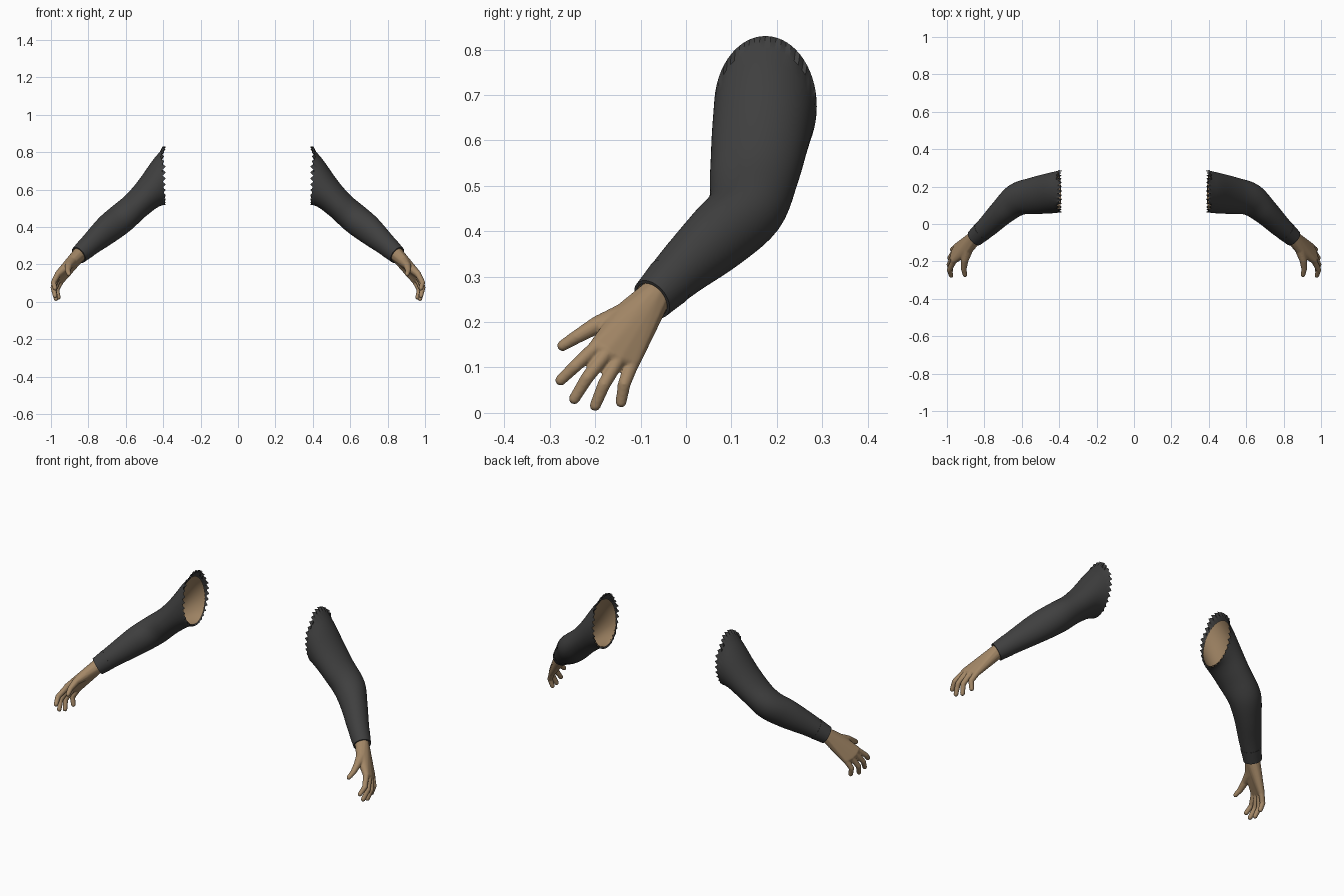
import bpy, bmesh, math
from mathutils import Vector, Matrix

cube = bpy.data.objects.get("Cube")
if cube:
    bpy.data.objects.remove(cube)


def material(name, rgb):
    m = bpy.data.materials.new(name)
    m.use_nodes = True
    m.diffuse_color = (*rgb, 1)
    m.node_tree.nodes["Principled BSDF"].inputs["Base Color"].default_value = (*rgb, 1)
    return m


CLOTH = material("charcoal cloth", (0.05, 0.05, 0.05))
SKIN = material("tan skin", (0.37, 0.245, 0.135))


def finish(name, bm, mat, remesh=False):
    bmesh.ops.recalc_face_normals(bm, faces=bm.faces)
    mesh = bpy.data.meshes.new(name)
    bm.to_mesh(mesh)
    bm.free()
    mesh.materials.append(mat)
    ob = bpy.data.objects.new(name, mesh)
    bpy.context.collection.objects.link(ob)
    if remesh:
        r = ob.modifiers.new("blend", "REMESH")
        r.mode, r.voxel_size, r.use_smooth_shade = "VOXEL", 0.0035, True
        s = ob.modifiers.new("soften", "SMOOTH")
        s.factor, s.iterations = 0.5, 5
    mir = ob.modifiers.new("other side", "MIRROR")
    mir.use_mirror_merge = False
    bpy.ops.object.select_all(action="DESELECT")
    ob.select_set(True)
    bpy.context.view_layer.objects.active = ob
    bpy.ops.object.shade_smooth_by_angle(angle=math.radians(50))
    return ob


# Arm stations from shoulder to wrist: centre, direction, half width, half height
STATIONS = [
    ((.39, .175, .675), (1, 0, 0), .113, .155),
    ((.46, .163, .60), (1, -.1, -.5), .107, .098),
    ((.54, .15, .52), (1, -.15, -.85), .098, .078),
    ((.625, .13, .445), (1, -.5, -.9), .087, .08),
    ((.70, .068, .385), (1, -.9, -.8), .071, .077),
    ((.78, -.01, .315), (1, -.9, -.8), .058, .061),
    ((.852, -.075, .25), (1, -.9, -.8), .046, .047),
]
ROWS = [Vector((*c, *Vector(d).normalized(), w, h)) for c, d, w, h in STATIONS]


def station(t):
    """Smoothly interpolated station at t from 0 to 1."""
    f = t * (len(ROWS) - 1)
    i = min(int(f), len(ROWS) - 2)
    u = f - i
    a, b = ROWS[i], ROWS[i + 1]
    p = ROWS[i - 1] if i else 2 * a - b
    n = ROWS[i + 2] if i + 2 < len(ROWS) else 2 * b - a
    return .5 * (2 * a + (b - p) * u + (2 * p - 5 * a + 4 * b - n) * u * u
                 + (3 * a - p - 3 * b + n) * u ** 3)


def ring(t, scale, segs):
    s = station(t)
    centre, d = Vector(s[:3]), Vector(s[3:6]).normalized()
    side = Vector((0, 0, 1)).cross(d).normalized()
    up = d.cross(side)
    pts = []
    for k in range(segs):
        a = 2 * math.pi * k / segs
        pts.append(centre + scale * (side * s[6] * math.sin(a) + up * s[7] * math.cos(a)))
    return pts


def loft(rings):
    bm = bmesh.new()
    loops = [[bm.verts.new(p) for p in r] for r in rings]
    for a, b in zip(loops, loops[1:]):
        for k in range(len(a)):
            j = (k + 1) % len(a)
            bm.faces.new((a[k], a[j], b[j], b[k]))
    return bm


# Sleeve with a torn, toothed shoulder edge
SEGS = 60
rings = [ring(i / 30, 1, SEGS) for i in range(29)]
for k, p in enumerate(rings[0]):
    p.x += .014 if k % 2 else -.004
    from_top = min(k, SEGS - k)
    if 6 <= from_top <= 10:
        p.x += .008
finish("sleeve", loft(rings), CLOTH)

# Cuff with a turned-in hem
cuff = [ring(t, s, SEGS) for t, s in
        ((.9, .98), (.9, 1.025), (.93, 1.025), (.965, 1.025), (1, 1.03), (1, .88), (.96, .86))]
finish("cuff", loft(cuff), CLOTH)

# Bare arm inside the sleeve
finish("inner_arm", loft([ring(.035 + .965 * i / 24, .93 - .06 * i / 24, 40) for i in range(25)]), SKIN)


# Hand: palm hull and tapered fingers blended together
def ball(bm, p, r):
    return bmesh.ops.create_icosphere(bm, subdivisions=2, radius=r,
                                      matrix=Matrix.Translation(p))["verts"]


def hull(bm, balls):
    part = bmesh.new()
    for p, r in balls:
        ball(part, p, r)
    res = bmesh.ops.convex_hull(part, input=part.verts[:])
    junk = {v for v in res["geom_interior"] if isinstance(v, bmesh.types.BMVert)}
    bmesh.ops.delete(part, geom=list(junk), context="VERTS")
    tmp = bpy.data.meshes.new("part")
    part.to_mesh(tmp)
    part.free()
    bm.from_mesh(tmp)
    bpy.data.meshes.remove(tmp)


WRIST = (.85, -.073, .252)
FINGERS = {
    "index": ((.962, -.195, .148), (.987, -.245, .102), (.978, -.276, .072)),
    "middle": ((.966, -.172, .135), (.988, -.218, .077), (.978, -.246, .031)),
    "ring": ((.960, -.146, .122), (.984, -.181, .062), (.973, -.200, .016)),
    "little": ((.946, -.118, .112), (.970, -.136, .064), (.960, -.143, .024)),
}
THUMB = ((.89, -.135, .213), (.905, -.195, .194), (.91, -.24, .168), (.904, -.272, .148))

bm = bmesh.new()
knuckles = [f[0] for f in FINGERS.values()]
heel = (.893, -.092, .188)
for a, b in zip(knuckles, knuckles[1:]):
    hull(bm, [(WRIST, .039), (heel, .026), (a, .0175), (b, .0175)])
hull(bm, [(WRIST, .039), (THUMB[0], .03), (knuckles[0], .018), (heel, .024)])
for f in FINGERS.values():
    for i, (a, b) in enumerate(zip(f, f[1:])):
        hull(bm, [(a, .0165 - .002 * i), (b, .0145 - .002 * i)])
for a, b, ra, rb in zip(THUMB, THUMB[1:], (.03, .02, .0155), (.02, .0155, .0125)):
    hull(bm, [(a, ra), (b, rb)])
finish("hand", bm, SKIN, remesh=True)
